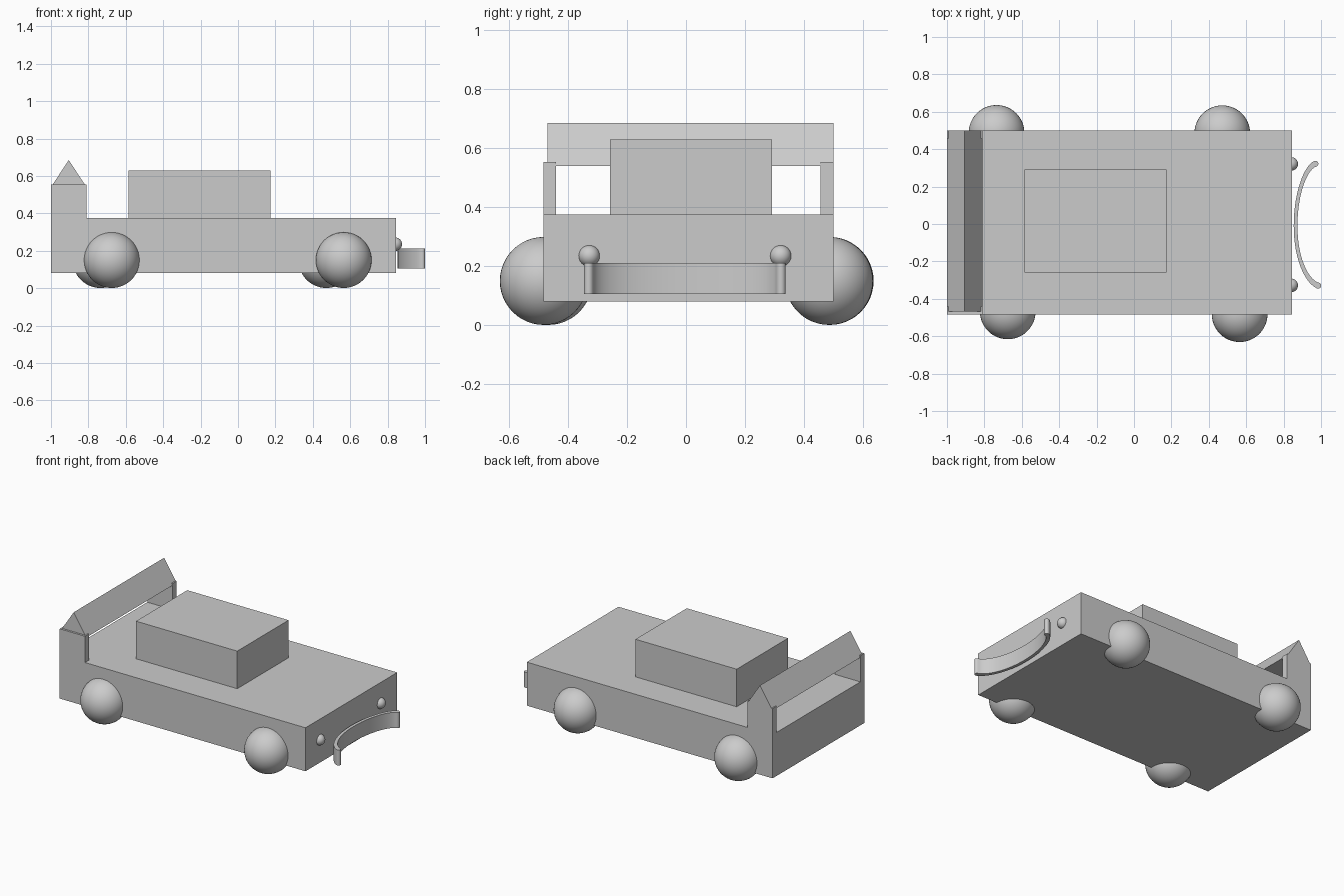
import bpy, bmesh, math
from mathutils import Vector
from mathutils.geometry import interpolate_bezier

cube = bpy.data.objects.get("Cube")
if cube:
    bpy.data.objects.remove(cube, do_unlink=True)

grey = bpy.data.materials.new("plain grey")
grey.use_nodes = True
COLOUR = (0.6, 0.6, 0.6, 1)
grey.diffuse_color = COLOUR
grey.node_tree.nodes["Principled BSDF"].inputs["Base Color"].default_value = COLOUR


def add_object(name, bm, smooth=False):
    bmesh.ops.recalc_face_normals(bm, faces=bm.faces)
    mesh = bpy.data.meshes.new(name)
    bm.to_mesh(mesh)
    bm.free()
    mesh.materials.append(grey)
    obj = bpy.data.objects.new(name, mesh)
    bpy.context.collection.objects.link(obj)
    if smooth:
        bpy.ops.object.select_all(action='DESELECT')
        obj.select_set(True)
        bpy.context.view_layer.objects.active = obj
        bpy.ops.object.shade_smooth_by_angle(angle=math.radians(40))
    return obj


def extrude_profile(name, points, offset, smooth=False):
    """Closed outline pushed along an offset vector."""
    bm = bmesh.new()
    face = bm.faces.new([bm.verts.new(p) for p in points])
    result = bmesh.ops.extrude_face_region(bm, geom=[face], use_keep_orig=True)
    moved = [g for g in result["geom"] if isinstance(g, bmesh.types.BMVert)]
    bmesh.ops.translate(bm, verts=moved, vec=offset)
    return add_object(name, bm, smooth)


def box(name, x0, x1, y0, y1, z0, z1):
    base = [(x0, y0, z0), (x1, y0, z0), (x1, y1, z0), (x0, y1, z0)]
    return extrude_profile(name, base, (0, 0, z1 - z0))


def ball(name, centre, radius, segments=48):
    bm = bmesh.new()
    bmesh.ops.create_uvsphere(bm, u_segments=segments, v_segments=segments // 2, radius=radius)
    bmesh.ops.translate(bm, verts=bm.verts, vec=centre)
    return add_object(name, bm, True)


# Body and cabin
RIGHT, LEFT, DECK = -0.483, 0.5, 0.375
box("body", -1, 0.845, RIGHT, LEFT, 0.08, DECK)
box("cabin", -0.585, 0.175, -0.258, 0.292, DECK, 0.63)

# Spoiler: two uprights carrying a triangular bar
box("spoiler_upright_front", -1, -0.81, RIGHT, RIGHT + 0.042, DECK, 0.553)
box("spoiler_upright_back", -1, -0.81, LEFT - 0.044, LEFT, DECK, 0.553)
bar_start = -0.469
extrude_profile("spoiler_bar",
                [(-1, bar_start, 0.54), (-0.81, bar_start, 0.54), (-0.905, bar_start, 0.685)],
                (0, LEFT - bar_start, 0))

# Ball wheels
wheels = {"front_left": (-0.675, -0.467), "front_right": (0.565, -0.482),
          "back_left": (-0.735, 0.487), "back_right": (0.472, 0.485)}
for place, (x, y) in wheels.items():
    ball("wheel_" + place, (x, y, 0.15), 0.149)

# Headlights
for place, y in (("front", -0.328), ("back", 0.321)):
    ball("headlight_" + place, (0.841, y, 0.235), 0.036, 32)

# Curved bumper: a bowed centre line thickened, with rounded ends
top_end, middle, low_end = Vector((0.97, 0.322, 0)), Vector((0.864, -0.01, 0)), Vector((0.985, -0.33, 0))
path = interpolate_bezier(top_end, Vector((0.92, 0.305, 0)), Vector((0.864, 0.17, 0)), middle, 20)
path += interpolate_bezier(middle, Vector((0.864, -0.18, 0)), Vector((0.92, -0.305, 0)), low_end, 20)[1:]
sides = ([], [])
last = len(path) - 1
for i, p in enumerate(path):
    along = (path[min(i + 1, last)] - path[max(i - 1, 0)]).normalized()
    normal = Vector((-along.y, along.x, 0))
    half = 0.010 + 0.006 * abs(2 * i / last - 1) ** 3
    sides[0].append(p + normal * half)
    sides[1].append(p - normal * half)


def end_cap(start, end, outward):
    """Half circle of points running from start to end."""
    centre, arm = (start + end) / 2, (start - end) / 2
    steps = [math.pi * k / 6 for k in range(1, 6)]
    return [centre + arm * math.cos(a) + outward * arm.length * math.sin(a) for a in steps]


outline = sides[0] + end_cap(sides[0][-1], sides[1][-1], (path[-1] - path[-2]).normalized())
outline += sides[1][::-1] + end_cap(sides[1][0], sides[0][0], (path[0] - path[1]).normalized())
extrude_profile("bumper", [(p.x, p.y, 0.106) for p in outline], (0, 0, 0.105), True)
